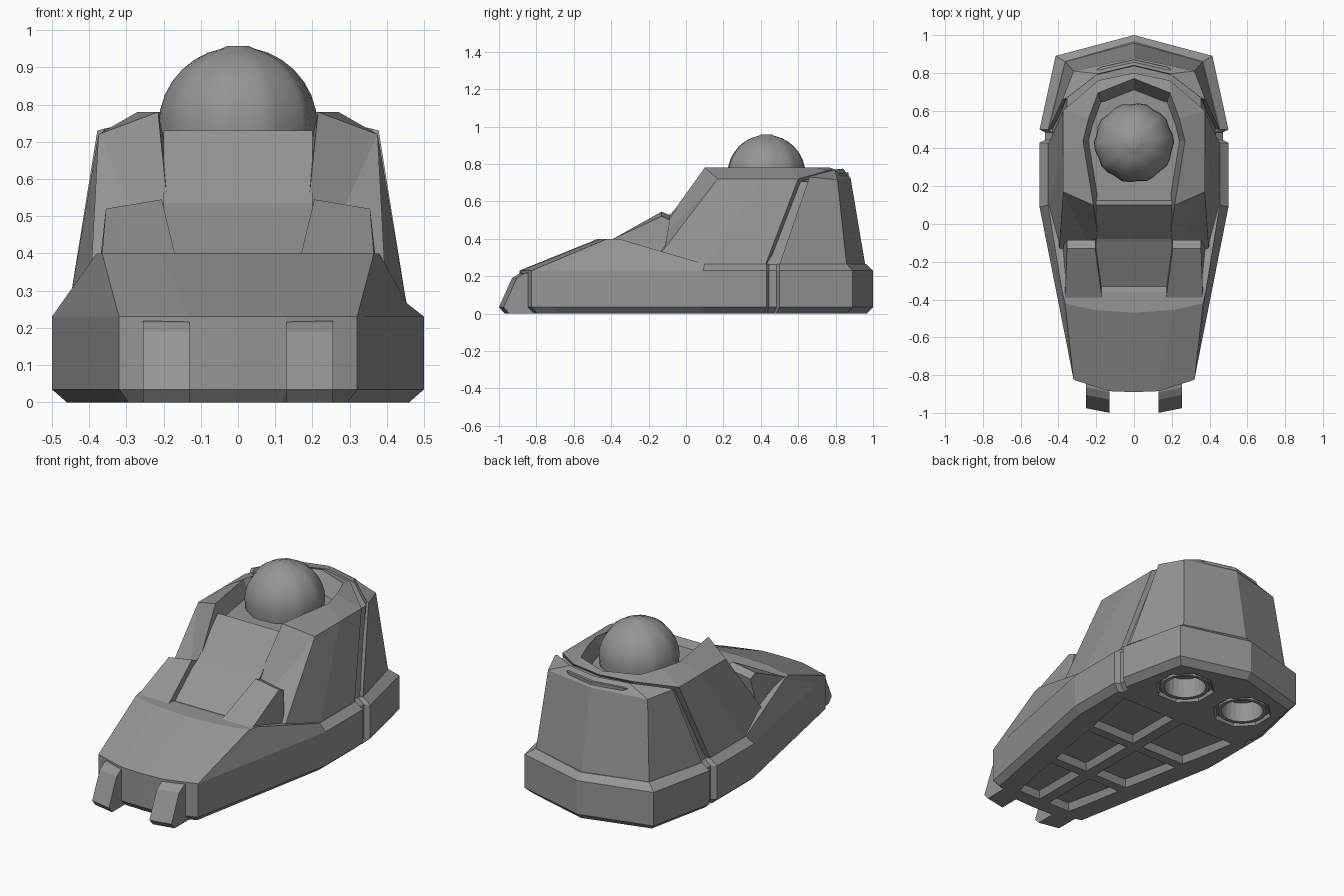
import bpy, bmesh
from math import sin, cos, pi

default_cube = bpy.data.objects.get("Cube")
if default_cube:
    bpy.data.objects.remove(default_cube, do_unlink=True)

# Single flat colour
grey = bpy.data.materials.new("hull grey")
grey.use_nodes = True
colour = (0.3, 0.3, 0.3, 1)
grey.diffuse_color = colour
grey.node_tree.nodes["Principled BSDF"].inputs["Base Color"].default_value = colour


def finish(name, bm):
    """Turn a bmesh into a linked object with clean outward normals."""
    bmesh.ops.remove_doubles(bm, verts=bm.verts, dist=0.0005)
    bmesh.ops.recalc_face_normals(bm, faces=bm.faces)
    mesh = bpy.data.meshes.new(name)
    bm.to_mesh(mesh)
    bm.free()
    mesh.materials.append(grey)
    obj = bpy.data.objects.new(name, mesh)
    bpy.context.collection.objects.link(obj)
    return obj


def loft(name, sections, mirror=False):
    """Bridge closed sections of equal length and cap both ends in strips."""
    bm = bmesh.new()
    for side in ((1, -1) if mirror else (1,)):
        rings = [[bm.verts.new((side * x, y, z)) for x, y, z in section]
                 for section in sections]
        count = len(rings[0])
        for lower, upper in zip(rings, rings[1:]):
            for i in range(count):
                j = (i + 1) % count
                bm.faces.new((lower[i], lower[j], upper[j], upper[i]))
        for ring in (rings[0], rings[-1]):
            for i in range(count // 2):
                corners = [i, i + 1, count - i - 1, (count - i) % count]
                bm.faces.new([ring[k] for k in dict.fromkeys(corners)])
    return finish(name, bm)


def full_ring(half):
    """Complete a half outline that runs from the front to the back."""
    return half + [(-x, y, z) for x, y, z in reversed(half[1:-1])]


def disc(x, y, z, radius, sides):
    return [(x + radius * cos(2 * pi * (i + 0.5) / sides),
             y + radius * sin(2 * pi * (i + 0.5) / sides), z)
            for i in range(sides)]


def smooth(obj, angle):
    bpy.ops.object.select_all(action="DESELECT")
    obj.select_set(True)
    bpy.context.view_layer.objects.active = obj
    bpy.ops.object.shade_smooth_by_angle(angle=angle)


# Lower hull: chamfered keel, vertical wall, sloping nose deck and rim
outline = [(0, -.89), (.13, -.885), (.32, -.825), (.34, -.72), (.5, .09), (.5, .43),
           (.47, .445), (.47, .485), (.5, .5), (.415, .89), (0, 1)]
rim = [(0, -.47, .4), (.21, -.455, .4), (.365, -.42, .4), (.38, -.36, .4),
       (.455, .1, .265), (.455, .43, .265), (.43, .445, .265), (.43, .485, .265),
       (.455, .5, .265), (.365, .86, .265), (0, .965, .265)]
hull = loft("lower_hull", [
    full_ring([(x * .92, y * .965, 0) for x, y in outline]),
    full_ring([(x, y, .035) for x, y in outline]),
    full_ring([(x, y, .23) for x, y in outline]),
    full_ring(rim)])


def carve(name, sections):
    """Cut a mirrored pair of recesses into the underside."""
    cutter = loft(name, sections, mirror=True)
    cutter.hide_render = True
    cutter.hide_viewport = True
    cut = hull.modifiers.new(name, "BOOLEAN")
    cut.operation = "DIFFERENCE"
    cut.solver = "EXACT"
    cut.object = cutter


# Underside: three rows of tapered panels and two round ports
def panel_ring(front, back, inset, z):
    def edge(y):
        return min(.41, .33 + y * .18) - inset
    return [(.02 + inset, front + inset, z), (edge(front), front + inset, z),
            (edge(back), back - inset, z), (.02 + inset, back - inset, z)]


stops = [-.78, -.38, .02, .42]
for row, (front, back) in enumerate(zip(stops, stops[1:])):
    carve(f"panel_cutter_{row}", [panel_ring(front, back - .03, 0, -.02),
                                  panel_ring(front, back - .03, .035, .035)])
port_x, port_y = .205, .68
carve("port_rim_cutter", [disc(port_x, port_y, -.02, .175, 8),
                          disc(port_x, port_y, .02, .155, 8)])
carve("port_bore_cutter", [disc(port_x, port_y, -.03, .12, 24),
                           disc(port_x, port_y, .12, .11, 24)])

# Port collars sit inside the octagonal recess
for side, label in ((1, "left"), (-1, "right")):
    bm = bmesh.new()
    loops = [[bm.verts.new(p) for p in disc(side * port_x, port_y, z, r, 24)]
             for r, z in ((.135, .03), (.135, .006), (.115, .006), (.115, .03))]
    for a, b in zip(loops, loops[1:] + loops[:1]):
        for i in range(24):
            j = (i + 1) % 24
            bm.faces.new((a[i], a[j], b[j], b[i]))
    smooth(finish(f"port_collar_{label}", bm), .6)

# Prongs at the bow
prong = [(-.8, 0), (-.97, 0), (-1, .035), (-.93, .19), (-.89, .215), (-.8, .228)]
loft("bow_prongs", [[(x, y + lag * (y < -.85), z) for y, z in prong]
                    for x, lag in ((.13, 0), (.255, .025))], mirror=True)

# Sunken centre panels of the windscreen, running up to the cockpit lip
screen = [(-.37, .25), (-.37, .37), (-.095, .525), (-.08, .535), (.1, .73), (.13, .68),
          (.13, .25), (0, .25)]
loft("windscreen_centre", [[(x, y, z) for y, z in screen] for x in (0, .2)], mirror=True)

# Raised side blocks of the lower windscreen
loft("windscreen_blocks", [
    [(.155, -.39, .25), (.37, -.39, .25), (.365, -.39, .4), (.17, -.39, .4)],
    [(.17, -.14, .25), (.385, -.14, .25), (.355, -.13, .52), (.205, -.13, .545)],
    [(.17, -.13, .25), (.385, -.13, .25), (.355, -.085, .5), (.205, -.085, .525)],
], mirror=True)

# Cockpit walls: each section is base, shoulder, crest, inner foot
loft("cockpit_walls", [
    [(.4, -.19, .25), (.375, .17, .72), (.215, .1, .78), (.16, -.28, .25)],
    [(.455, .1, .25), (.375, .4, .72), (.27, .44, .78), (.1, .44, .25)],
    [(.455, .42, .25), (.375, .6, .72), (.24, .56, .78), (.1, .4, .25)],
    [(.2, .42, .25), (.19, .76, .765), (.19, .695, .78), (.1, .41, .25)],
    [(0, .45, .25), (0, .8, .77), (0, .77, .78), (0, .42, .25)],
], mirror=True)

# Cockpit floor
loft("cockpit_floor", [
    full_ring([(0, .1, z), (.2, .1, z), (.24, .44, z), (.19, .68, z), (0, .74, z)])
    for z in (.6, .69)])

# Recessed band between the cockpit walls and the tail shell
seam = [(.435, .455, .25), (.355, .63, .705), (.18, .78, .75), (0, .82, .755)]
loft("seam_band", [[(x, y - .05, z), (x, y + .05, z),
                    (x * .9, y + .05, z - .04), (x * .9, y - .05, z - .04)]
                   for x, y, z in seam], mirror=True)

# Tail shell wrapping around the stern
loft("tail_shell", [
    [(.455, .495, .25), (.378, .66, .73), (.36, .665, .735), (.42, .5, .25)],
    [(.365, .86, .25), (.32, .81, .715), (.19, .795, .77), (.3, .7, .25)],
    [(0, .96, .25), (0, .88, .725), (0, .84, .775), (0, .76, .25)],
], mirror=True)

# Fluted dome: overlapping petals around a small flat crown
petals = 10
flute = (1, .985, .955)
levels = [(-.065, 1)] + [(sin(a * pi / 16), cos(a * pi / 16)) for a in range(8)]
levels[0] = (-.3, .97)
dome_rings = []
for height, spread in levels:
    ring = []
    for i in range(petals * 3):
        turn = 2 * pi * i / (petals * 3)
        reach = .213 * spread * flute[i % 3]
        ring.append((reach * cos(turn), .43 + reach * sin(turn), .745 + .21 * height))
    dome_rings.append(ring)
dome_rings.append([(0.03 * cos(2 * pi * i / 30), .43 + .03 * sin(2 * pi * i / 30), .957)
                   for i in range(30)])
smooth(loft("dome", dome_rings), .5)
